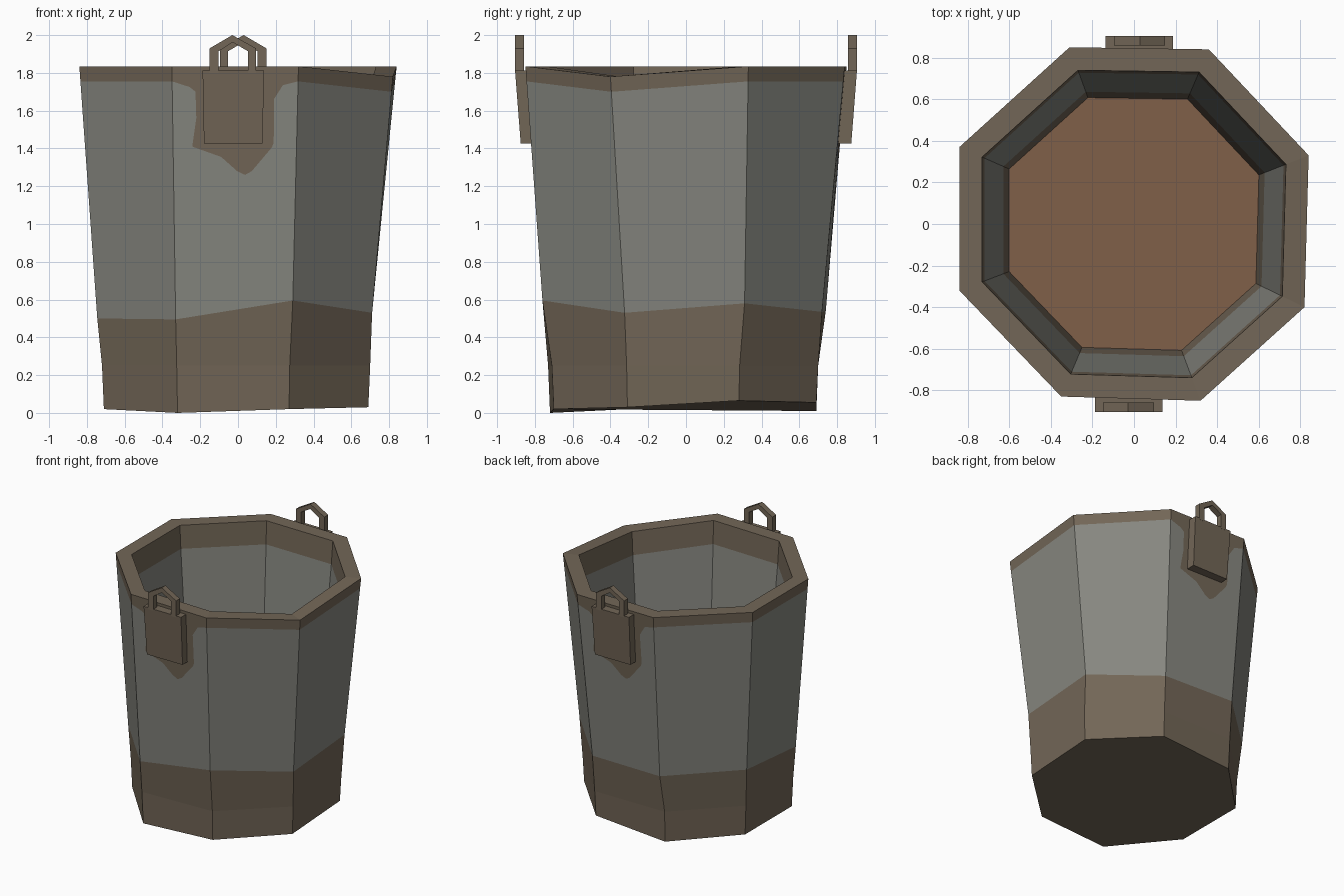
import bpy, bmesh, math
from mathutils import Vector, Matrix

if "Cube" in bpy.data.objects:
    bpy.data.objects.remove(bpy.data.objects["Cube"])


def material(name, rgb):
    m = bpy.data.materials.new(name)
    m.diffuse_color = (*rgb, 1)
    m.use_nodes = True
    m.node_tree.nodes["Principled BSDF"].inputs["Base Color"].default_value = m.diffuse_color
    return m


GREY = material("grey_metal", (0.240, 0.242, 0.215))
BROWN = material("rusty_brown", (0.170, 0.134, 0.095))
RED = material("reddish_floor", (0.215, 0.115, 0.066))


def finish(bm, name, mats):
    bmesh.ops.recalc_face_normals(bm, faces=bm.faces)
    me = bpy.data.meshes.new(name)
    bm.to_mesh(me)
    bm.free()
    for m in mats:
        me.materials.append(m)
    ob = bpy.data.objects.new(name, me)
    bpy.context.collection.objects.link(ob)
    return ob


# Uneven octagon rings, anticlockwise from the front left corner
base = [Vector(p) for p in (
    (-.32, -.72, .0), (.27, -.70, .02), (.69, -.31, .03), (.69, .28, .065),
    (.30, .69, .055), (-.30, .69, .01), (-.71, .28, .02), (-.71, -.30, .02))]
mid = [Vector(p) for p in (
    (-.33, -.745, .495), (.29, -.76, .595), (.71, -.325, .53), (.71, .31, .58),
    (.31, .72, .535), (-.29, .74, .54), (-.745, .31, .55), (-.745, -.30, .50))]
rim = [Vector(p) for p in (
    (-.35, -.83, 1.835), (.32, -.85, 1.835), (.82, -.40, 1.78), (.84, .33, 1.835),
    (.36, .84, 1.835), (-.31, .85, 1.835), (-.84, .37, 1.835), (-.84, -.32, 1.835))]


def column(i, z):
    """Point on outer corner edge i at height z."""
    a, b = mid[i % 8], rim[i % 8]
    return a.lerp(b, (z - a.z) / (b.z - a.z))


def scaled(ring, s, z=None, dz=0):
    return [Vector((p.x * s, p.y * s, p.z + dz if z is None else z)) for p in ring]


lower = scaled(base, 1.014, z=.25)
band = [column(i, rim[i].z - .08) for i in range(8)]
inner = scaled(rim, .87)
inner_band = scaled(rim, .856, dz=-.18)
inner_low = scaled(rim, .748, z=.58)
floor = scaled(rim, .715, z=.25)

# Rust stain outline under each handle: fraction across the face, height
stain = [(.14, 1.725), (.185, 1.70), (.19, 1.56), (.155, 1.41), (.39, 1.355),
         (.52, 1.28), (.585, 1.26), (.64, 1.28), (.80, 1.405), (.815, 1.43),
         (.81, 1.66), (.88, 1.735)]

# Bucket shell
bm = bmesh.new()
rings = [[bm.verts.new(p) for p in r] for r in
         (base, lower, mid, band, rim, inner, inner_band, inner_low, floor)]
mat_of = [1, 1, 0, 1, 1, 1, 0, 1]
lines = {}
for i in (0, 4):
    lines[i] = [bm.verts.new(column(i, z).lerp(column(i + 1, z), t)) for t, z in stain]
for k in range(8):
    lo, hi = rings[k], rings[k + 1]
    for i in range(8):
        j = (i + 1) % 8
        loop = [lo[i], lo[j], hi[j], hi[i]]
        if i in lines and k == 2:
            loop = [lo[i], lo[j], hi[j], *reversed(lines[i]), hi[i]]
        elif i in lines and k == 3:
            loop = [lo[i], *lines[i], lo[j], hi[j], hi[i]]
        bm.faces.new(loop).material_index = mat_of[k]
bm.faces.new(rings[0]).material_index = 1
bm.faces.new(rings[-1]).material_index = 2
finish(bm, "bucket_shell", [GREY, BROWN, RED])


# Handle plate: a slab leaning with the wall
def plate(name, turn):
    bm = bmesh.new()
    bmesh.ops.create_cube(bm, size=1)
    for v in bm.verts:
        top, back = v.co.z > 0, v.co.y > 0
        v.co = Vector((-.03 + v.co.x * (.325 if top else .31),
                       (-.905 if top else -.875) + (.07 if back else 0),
                       1.812 if top else 1.425))
    bm.transform(turn)
    finish(bm, name, [BROWN])


# Handle eye: pointed arch with a hole
def eye(name, turn):
    outer = [(-.155, 1.80), (-.155, 1.93), (-.035, 2.0), (.09, 1.93), (.09, 1.80)]
    hole = [(-.107, 1.80), (-.107, 1.915), (-.033, 1.962), (.047, 1.915), (.047, 1.80)]
    bm = bmesh.new()
    F, B = -.905, -.858
    rows = [[bm.verts.new((x, y, z)) for x, z in prof]
            for prof, y in ((outer, F), (hole, F), (hole, B), (outer, B))]
    for r in range(4):
        a, b = rows[r], rows[(r + 1) % 4]
        for i in range(4):
            bm.faces.new((a[i], a[i + 1], b[i + 1], b[i]))
    for i in (0, 4):
        bm.faces.new([row[i] for row in rows])
    bm.transform(turn)
    finish(bm, name, [BROWN])


for side, angle in (("front", 0), ("back", math.pi)):
    turn = Matrix.Rotation(angle, 4, 'Z') @ Matrix.Translation((0.005, 0, 0))
    plate(side + "_handle_plate", turn)
    eye(side + "_handle_eye", turn)
